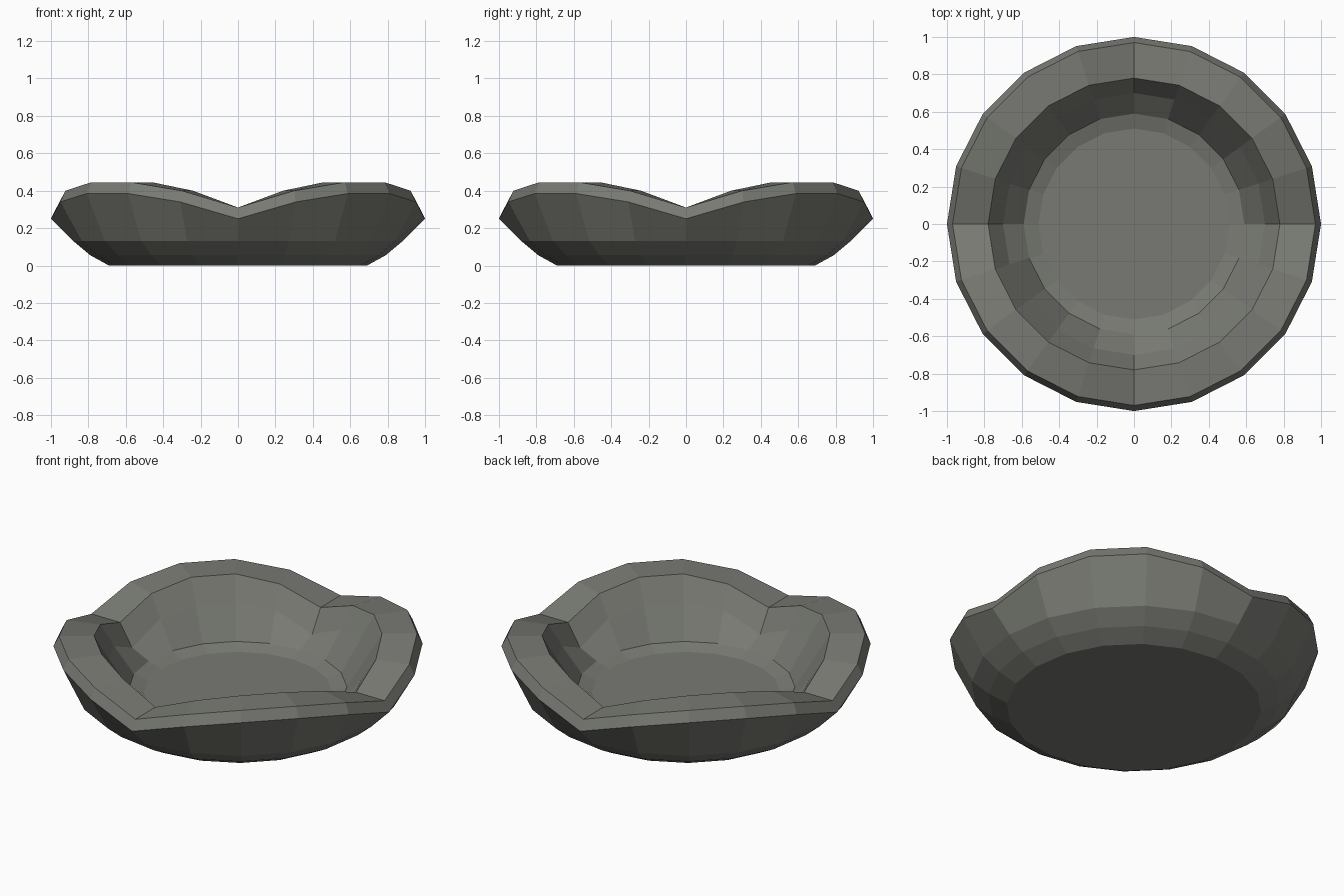
import bpy, bmesh
from math import sin, cos, pi

cube = bpy.data.objects.get("Cube")
if cube:
    bpy.data.objects.remove(cube, do_unlink=True)

SIDES = 20
QUARTER = SIDES // 4

# Profile rings from underside, over the rim, to the floor:
# radius, then height at a spout, beside a spout, and between spouts
RINGS = [
    (0.69, 0.0, 0.0, 0.0),
    (0.79, 0.055, 0.055, 0.055),
    (0.88, 0.13, 0.13, 0.13),
    (1.0, 0.25, 0.34, 0.385),
    (0.97, 0.31, 0.40, 0.445),
    (0.78, 0.31, 0.40, 0.445),
    (0.70, 0.18, 0.28, 0.31),
    (0.59, 0.13, 0.13, 0.13),
    (0.51, 0.105, 0.105, 0.105),
]

# Stone-grey material
stone = bpy.data.materials.new("grey stone")
stone.use_nodes = True
colour = (0.19, 0.195, 0.172, 1)
stone.diffuse_color = colour
bsdf = stone.node_tree.nodes["Principled BSDF"]
bsdf.inputs["Base Color"].default_value = colour
bsdf.inputs["Roughness"].default_value = 0.9


def make_ring(bm, radius, *heights):
    """One ring whose height dips at the four spouts."""
    ring = []
    for i in range(SIDES):
        a = 2 * pi * i / SIDES
        steps = min(i % QUARTER, QUARTER - i % QUARTER)
        ring.append(bm.verts.new((radius * cos(a), radius * sin(a), heights[steps])))
    return ring


# Bowl with four spout dips in its rim
bm = bmesh.new()
rings = [make_ring(bm, *r) for r in RINGS]
for low, high in zip(rings, rings[1:]):
    for i in range(SIDES):
        j = (i + 1) % SIDES
        bm.faces.new((low[i], low[j], high[j], high[i]))
bm.faces.new(rings[0][::-1])   # underside
bm.faces.new(rings[-1])        # inner floor
bmesh.ops.recalc_face_normals(bm, faces=bm.faces[:])

mesh = bpy.data.meshes.new("bowl")
bm.to_mesh(mesh)
bm.free()
mesh.materials.append(stone)
bowl = bpy.data.objects.new("bowl", mesh)
bpy.context.collection.objects.link(bowl)
